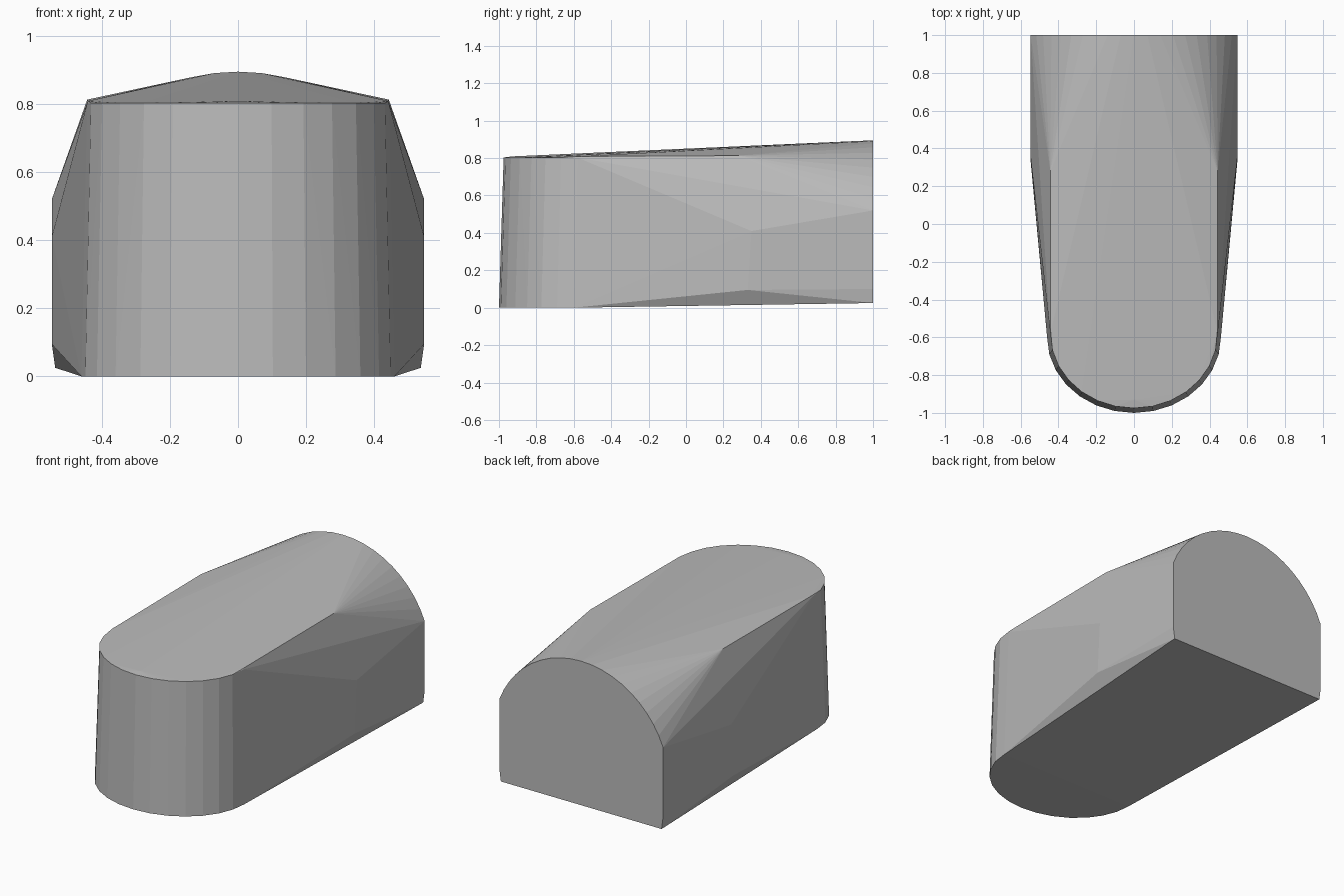
import bpy, bmesh, math

if "Cube" in bpy.data.objects:
    bpy.data.objects.remove(bpy.data.objects["Cube"], do_unlink=True)

grey = bpy.data.materials.new("plain grey")
grey.use_nodes = True
grey.diffuse_color = (0.5, 0.5, 0.5, 1)
grey.node_tree.nodes["Principled BSDF"].inputs["Base Color"].default_value = (0.5, 0.5, 0.5, 1)


def front_arc(rx, ry, y, z, steps=14):
    """Half-ellipse bulging towards the front."""
    return [(rx * math.cos(math.pi * i / steps),
             y - ry * math.sin(math.pi * i / steps), z) for i in range(steps + 1)]


def back_arch(half_width, spring, crown, y, steps=20):
    """Circular arch across the back, from spring line to crown."""
    rise = crown - spring
    radius = (half_width ** 2 + rise ** 2) / (2 * rise)
    sweep = math.asin(half_width / radius)
    angles = [sweep * (2 * i / steps - 1) for i in range(steps + 1)]
    return [(radius * math.sin(a), y, crown - radius + radius * math.cos(a)) for a in angles]


# Rounded nose, base and top rim
points = front_arc(0.46, 0.4, -0.6, 0.0)
points += front_arc(0.443, 0.395, -0.58, 0.803)
points += [(0, -0.93, 0.809)]

# Arched back end
points += back_arch(0.547, 0.52, 0.895, 1.0)

# Mirrored shoulder, flank and lower chamfer corners
for x, y, z in [(0.443, 0.28, 0.813), (0.441, -0.57, 0.809),
                (0.547, 0.35, 0.41), (0.547, 0.33, 0.095),
                (0.547, 1.0, 0.1), (0.537, 1.0, 0.025)]:
    points += [(x, y, z), (-x, y, z)]

# Faceted skin around all the profiles
bm = bmesh.new()
for p in points:
    bm.verts.new(p)
bmesh.ops.remove_doubles(bm, verts=bm.verts[:], dist=0.001)
hull = bmesh.ops.convex_hull(bm, input=bm.verts[:])
loose = [v for v in bm.verts if not v.link_faces]
bmesh.ops.delete(bm, geom=loose, context="VERTS")
bmesh.ops.dissolve_limit(bm, angle_limit=math.radians(0.3),
                         verts=bm.verts[:], edges=bm.edges[:])
bmesh.ops.recalc_face_normals(bm, faces=bm.faces[:])

mesh = bpy.data.meshes.new("rounded_body")
bm.to_mesh(mesh)
bm.free()
mesh.materials.append(grey)
body = bpy.data.objects.new("rounded_body", mesh)
bpy.context.collection.objects.link(body)
